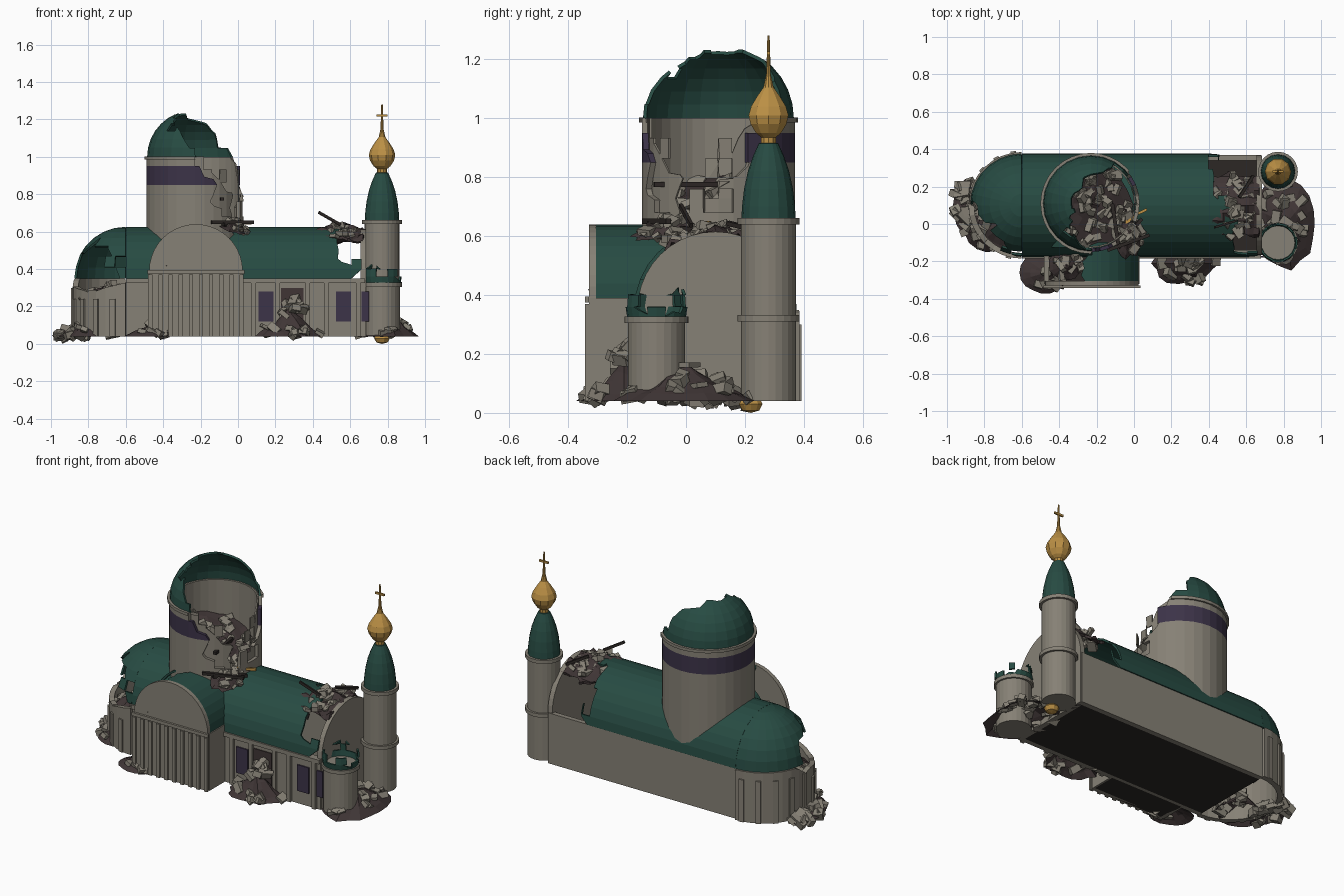
import bpy, bmesh, math, random
from math import sin, cos, pi
from mathutils import Matrix, Vector, Euler, noise

if "Cube" in bpy.data.objects:
    bpy.data.objects.remove(bpy.data.objects["Cube"])
random.seed(7)


def material(name, *rgb):
    m = bpy.data.materials.new(name)
    m.use_nodes = True
    m.diffuse_color = (*rgb, 1)
    m.node_tree.nodes["Principled BSDF"].inputs["Base Color"].default_value = (*rgb, 1)
    return m


STONE = material("stone grey", .24, .22, .18)
GREEN = material("roof green", .02, .07, .055)
EARTH = material("rubble brown", .05, .036, .036)
GLASS = material("window purple", .045, .033, .065)
GOLD = material("gold", .5, .28, .06)
WOOD = material("charred wood", .025, .02, .018)
BASE = .04


def finish(name, bm, mat, thick=0):
    bmesh.ops.recalc_face_normals(bm, faces=bm.faces)
    me = bpy.data.meshes.new(name)
    bm.to_mesh(me)
    bm.free()
    me.materials.append(mat)
    ob = bpy.data.objects.new(name, me)
    bpy.context.collection.objects.link(ob)
    if thick:
        mod = ob.modifiers.new("thickness", 'SOLIDIFY')
        mod.thickness, mod.offset = thick, 0
    return ob


def rough(p, scale=14):
    return noise.noise(Vector(p) * scale)


def tear(bm, f):
    """Cut the surface along f = 0 and drop the side where f is positive."""
    cut = []
    for e in list(bm.edges):
        a, b = (f(v.co) for v in e.verts)
        if a * b < 0:
            cut.append(bmesh.utils.edge_split(e, e.verts[0], a / (a - b))[1])
    bmesh.ops.connect_verts(bm, verts=cut)
    gone = [fc for fc in bm.faces if f(fc.calc_center_median()) > 0]
    bmesh.ops.delete(bm, geom=gone, context='FACES')


def surface(name, fn, us, vs, mat, thick=0, torn=None):
    bm = bmesh.new()
    grid = [[bm.verts.new(fn(u, v)) for v in vs] for u in us]
    for r, s in zip(grid, grid[1:]):
        for i in range(len(vs) - 1):
            bm.faces.new((r[i], r[i + 1], s[i + 1], s[i]))
    bmesh.ops.remove_doubles(bm, verts=bm.verts, dist=1e-5)
    if torn:
        tear(bm, torn)
    return finish(name, bm, mat, thick)


def steps(a, b, n):
    return [a + (b - a) * i / n for i in range(n + 1)]


def lathe(name, profile, x, y, mat, n=24, start=0, end=2 * pi, **kw):
    return surface(name, lambda p, a: (x + p[0] * cos(a), y + p[0] * sin(a), p[1]),
                   profile, steps(start, end, n), mat, **kw)


def ring(r, low, high, inner=0):
    return [(inner, low), (r, low), (r, high), (inner, high)]


def boxes(name, items, mat):
    bm = bmesh.new()
    for loc, size, rot in items:
        m = Matrix.LocRotScale(Vector(loc), Euler(rot), Vector(size))
        bmesh.ops.create_cube(bm, size=1, matrix=m)
    return finish(name, bm, mat)


def span(x0, x1, y0, y1, z0, z1):
    return (((x0 + x1) / 2, (y0 + y1) / 2, (z0 + z1) / 2), (x1 - x0, y1 - y0, z1 - z0), (0, 0, 0))


def arch_wall(name, r, spring, place, depth, mat):
    """Wall with a half-round top; place maps (across, up) to a point."""
    pts = [(-r, BASE)] + [(-r * cos(a), spring + r * sin(a)) for a in steps(0, pi, 20)] + [(r, BASE)]
    bm = bmesh.new()
    f = bm.faces.new([bm.verts.new(place(*p)) for p in pts])
    out = bmesh.ops.extrude_face_region(bm, geom=[f])["geom"]
    bmesh.ops.translate(bm, verts=[v for v in out if isinstance(v, bmesh.types.BMVert)], vec=depth)
    return finish(name, bm, mat)


def heap(name, c, rx, ry, h, n=0, size=.05, lean=(0, 0), earth=True):
    """Rough earth mound with tumbled blocks lying on it."""
    def point(u, a):
        d = Vector((cos(a), sin(a)))
        w = u * (1 + .2 * rough((d.x, d.y, c[0]), 2))
        x, y = w * rx * d.x, w * ry * d.y
        z = c[2] + h * (1 - u) + x * lean[0] + y * lean[1]
        return Vector((c[0] + x, c[1] + y, z + .03 * min(1, 2 - 2 * u) * rough((x, y, c[0]), 17)))
    if earth:
        surface(name + "_earth", point, steps(0, 1, 5), steps(0, 2 * pi, 18), EARTH)
    items = []
    for _ in range(n):
        p = point(math.sqrt(random.random()) * .95, random.uniform(0, 2 * pi))
        s = [size * random.uniform(*k) for k in ((.6, 1.4), (.5, 1), (.3, .7))]
        items.append((p, s, [random.uniform(-.7, .7) for _ in "xy"] + [random.uniform(0, pi)]))
    boxes(name + "_blocks", items, STONE)


# Nave: walls, floor, end wall and broken barrel roof
MID, R, EAVE = .1, .27, .35
WEST, EAST = -.6, .68
boxes("nave_walls", [span(WEST, EAST, .34, .37, BASE, EAVE), span(WEST, EAST, -.17, -.14, BASE, EAVE),
                     span(.03, EAST, -.185, -.17, .325, .35), span(WEST, -.48, -.185, -.17, .325, .35)], STONE)
boxes("nave_floor", [span(WEST, EAST, -.16, .36, BASE, .05), span(-.47, .02, -.32, -.16, BASE, .05)], WOOD)
arch_wall("end_wall", .265, EAVE, lambda a, z: (.655, MID + a, z), (.03, 0, 0), STONE)


def roof_edge(p):
    limit = .43 if p.y > .14 else .54
    if p.y < 0 and p.z < .44:
        limit = .64
    return p.x - limit - .07 * rough(p)


surface("nave_roof", lambda x, a: (x, MID + R * cos(a), EAVE + R * sin(a)),
        steps(WEST, .66, 24), steps(0, pi, 16), GREEN, .012, roof_edge)
surface("roof_rubble", lambda x, a: (x, MID + .26 * cos(a), .34 + .27 * sin(a) + .05 * rough((x, a, 0), 11)),
        steps(.42, .67, 9), steps(.8, 2.35, 10), EARTH, .015,
        lambda p: abs(p.y - MID) - .17 - .06 * rough(p))
heap("ridge", (.55, .1, .57), .12, .2, .06, 45, .05, earth=False)
boxes("roof_beams", [((.49, 0, .67), (.14, .012, .015), (0, .5, .3)),
                     ((.6, .2, .63), (.14, .015, .015), (.2, .2, 1))], WOOD)

# Front wall details: pilasters, windows, breach
boxes("nave_pilasters", [span(x, x + .025, -.185, -.17, BASE, .33) for x in (.07, .2, .36, .46, .63)], STONE)
boxes("nave_windows", [span(x, x + .08, -.178, -.17, .12, .28) for x in (.11, .525)]
      + [span(.66, .7, -.178, -.17, .12, .28)], GLASS)
boxes("wall_breach", [span(.23, .35, -.176, -.17, .05, .3)], EARTH)

# Apse: broken round wall, ribs and half dome
def apse_side(p):
    return -.75 * (p.x - WEST) - .66 * (p.y - MID)


lathe("apse_wall", [(R, z) for z in steps(BASE, EAVE, 5)], WEST, MID, STONE, 16, pi / 2, 1.5 * pi, thick=.03,
      torn=lambda p: p.z - .36 + max(0, apse_side(p) - .12) * .5 + .04 * rough(p))
ribs = []
for a in steps(pi * .55, pi * 1.42, 8):
    h = .26 if a < pi else .2
    ribs.append(((WEST + .28 * cos(a), MID + .28 * sin(a), BASE + h / 2), (.025, .03, h), (0, 0, a)))
boxes("apse_ribs", ribs, STONE)
lathe("apse_dome", [(R * cos(t), EAVE + R * sin(t)) for t in steps(0, pi / 2, 7)], WEST, MID, GREEN, 14,
      pi / 2, 1.5 * pi, thick=.012, torn=lambda p: apse_side(p) - .19 - .06 * rough(p))
heap("apse_fill", (-.7, 0, .25), .14, .14, .07, 14, .06)

# Transept: gabled front, side walls, ribs and half-lost roof
TX = -.225
arch_wall("transept_front", .25, .39, lambda a, z: (TX + a, -.33, z), (0, .025, 0), STONE)
boxes("transept_sides", [span(-.48, -.455, -.32, -.15, BASE, .39), span(.005, .03, -.32, -.15, BASE, .39)], STONE)
boxes("transept_ribs", [span(x, x + .022, -.343, -.33, BASE, .37) for x in steps(-.48, .008, 9)]
      + [span(-.485, .035, -.343, -.33, .375, .395)], STONE)
surface("transept_roof", lambda y, a: (TX + .243 * cos(a), y, .39 + .243 * sin(a)),
        steps(-.31, .05, 10), steps(0, pi, 16), GREEN, .012,
        lambda p: TX - .04 - p.x + .08 * rough(p) if p.y < -.12 else -1)
heap("transept_fill", (-.36, -.22, .4), .09, .08, .07, 12, .05)

# Drum: torn wall with window band, cornices and dome
DX, DY, DR = -.23, .11, .25


def broken(p):
    out = .9 * (p.x - DX) - .42 * (p.y - DY)
    slope = .9 if p.z > 1 else .37
    return out - .12 + (p.z - 1) * slope + .06 * rough(p) + .02 * rough(p, 40)


drum = lathe("drum", [(DR, z) for z in (.36, .5, .6, .68, .76, .85, .95, 1)], DX, DY, STONE, 32,
             thick=.02, torn=broken)
drum.data.materials.append(GLASS)
for f in drum.data.polygons:
    out = Vector((f.center.x - DX, f.center.y - DY, 0))
    if .85 < f.center.z < .95:
        f.material_index = 1
# Stone lining keeps the inside of the window band grey
lathe("drum_lining", [(DR - .016, z) for z in steps(.66, 1, 5)], DX, DY, STONE, 32, thick=.008,
      torn=lambda p: broken(p) - .02)
for name, r, z in (("upper_cornice", .27, .985), ("lower_cornice", .26, .785)):
    lathe(name, ring(r, z, z + .018, DR - .005) + [(DR - .005, z)], DX, DY, STONE, 32, torn=broken)
lathe("dome", [(DR * cos(t), 1 + .245 * sin(t)) for t in steps(0, pi / 2, 8)], DX, DY, GREEN, 24,
      thick=.012, torn=broken)
heap("drum_fill", (DX, DY, .72), .225, .225, .01, 60, .05, (-.36, .17))
heap("drum_spill", (-.03, -.06, .62), .08, .12, .04, 22, .045, (-.3, .2))
boxes("fallen_beams", [((-.03, -.1, .65), (.24, .018, .018), (0, 0, .35)),
                       ((-.02, -.05, .63), (.2, .018, .018), (0, .1, .9)),
                       ((-.1, 0, .775), (.02, .22, .018), (0, 0, .15))], WOOD)
boxes("fallen_cross", [((.01, .05, .645), (.13, .014, .014), (0, 0, .45)),
                       ((-.03, .03, .64), (.05, .04, .035), (0, 0, .45))], GOLD)

# Standing corner tower with bulb and cross
SX, SY = .77, .28
lathe("tower", ring(.093, BASE, .65), SX, SY, STONE)
for z in (.31, .64):
    lathe("tower_band", ring(.106, z, z + .022), SX, SY, STONE)
lathe("tower_cap", [(.092, .66), (.09, .7), (.083, .76), (.07, .82), (.053, .87), (.033, .915), (0, .92)],
      SX, SY, GREEN, 16)
lathe("gold_bulb", [(.026, .9), (.026, .935), (.045, .95), (.064, .98), (.071, 1.01), (.062, 1.04),
                    (.04, 1.075), (.018, 1.105), (.008, 1.15), (.004, 1.28), (0, 1.28)], SX, SY, GOLD, 10)
boxes("cross_bar", [span(SX - .03, SX + .03, SY - .005, SY + .005, 1.215, 1.227)], GOLD)

# Ruined corner tower and its fallen bulb
BY = -.1
lathe("ruined_tower", ring(.097, BASE, .32), SX, BY, STONE)
lathe("ruined_band", ring(.108, .305, .327), SX, BY, STONE)
lathe("ruined_cap", [(.094, .32), (.1, .36), (.097, .4), (.085, .45)], SX, BY, GREEN, 20, thick=.01,
      torn=lambda p: p.z - .4 + max(0, p.x - SX) * .7 + .06 * rough(p, 25))
lathe("fallen_bulb", [(0, 0), (.03, .008), (.042, .03), (.03, .05), (0, .06)], SX, .22, GOLD, 10)

# Rubble around the foot of the walls
heap("east_rubble", (.81, 0, BASE), .17, .24, .12, 26, .055)
heap("front_rubble", (.27, -.21, BASE), .17, .11, .14, 14, .06)
heap("breach_rubble", (.29, -.2, .17), .07, .04, .06, 9, .06, earth=False)
heap("transept_rubble", (-.47, -.26, BASE), .14, .11, .06, 10, .05)
heap("apse_rubble", (-.77, -.02, BASE), .15, .13, .14, 12, .06)
heap("west_rubble", (-.89, .09, BASE), .08, .15, .05, 22, .07)
